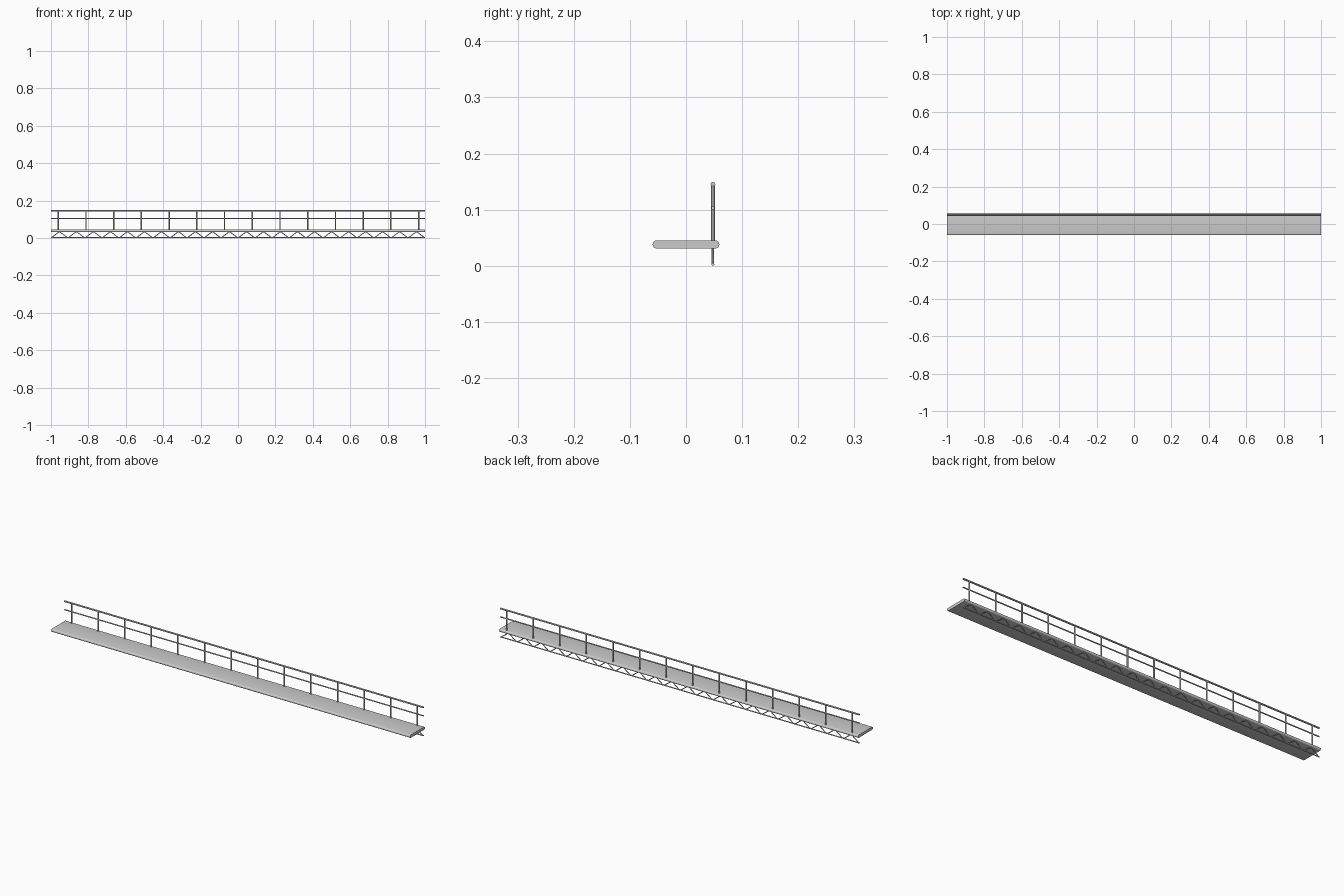
import bpy, math

if "Cube" in bpy.data.objects:
    bpy.data.objects.remove(bpy.data.objects["Cube"])

RAIL_Y = 0.048


def shade(obj):
    bpy.ops.object.select_all(action='DESELECT')
    obj.select_set(True)
    bpy.context.view_layer.objects.active = obj
    bpy.ops.object.shade_smooth_by_angle(angle=math.radians(40))


def tube(name, paths, radius):
    # round bars following one or more polylines, turned into a mesh
    cu = bpy.data.curves.new(name, 'CURVE')
    cu.dimensions = '3D'
    cu.bevel_depth = radius
    cu.bevel_resolution = 2
    cu.use_fill_caps = True
    for pts in paths:
        sp = cu.splines.new('POLY')
        sp.points.add(len(pts) - 1)
        for p, co in zip(sp.points, pts):
            p.co = (*co, 1)
    obj = bpy.data.objects.new(name, cu)
    bpy.context.collection.objects.link(obj)
    bpy.ops.object.select_all(action='DESELECT')
    obj.select_set(True)
    bpy.context.view_layer.objects.active = obj
    bpy.ops.object.convert(target='MESH')
    shade(bpy.context.object)


def along(z):
    return [[(-1, RAIL_Y, z), (1, RAIL_Y, z)]]


# Deck: long slab with rounded long edges
R, ZC, HALF, N = 0.0072, 0.038, 0.0595, 8
profile = []
for side in (1, -1):
    for i in range(N + 1):
        a = -math.pi / 2 + math.pi * i / N
        profile.append((side * (HALF - R + R * math.cos(a)), ZC + side * R * math.sin(a)))
n = len(profile)
verts = [(x, y, z) for x in (-1, 1) for y, z in profile]
faces = [(i, (i + 1) % n, n + (i + 1) % n, n + i) for i in range(n)]
faces = [f[::-1] for f in faces]
faces += [tuple(range(n))[::-1], tuple(range(n, 2 * n))]
mesh = bpy.data.meshes.new("deck")
mesh.from_pydata(verts, [], faces)
deck = bpy.data.objects.new("deck", mesh)
bpy.context.collection.objects.link(deck)
bpy.context.view_layer.objects.active = deck
deck.select_set(True)
bpy.ops.object.mode_set(mode='EDIT')
bpy.ops.mesh.select_all(action='SELECT')
bpy.ops.mesh.normals_make_consistent(inside=False)
bpy.ops.object.mode_set(mode='OBJECT')
shade(deck)

# Handrail, middle rail and posts
tube("top_rail", along(0.1455), 0.0042)
tube("middle_rail", along(0.103), 0.003)
xs = [-0.961 + 0.1482 * i for i in range(14)]
tube("posts", [[(x, RAIL_Y, 0.04), (x, RAIL_Y, 0.1455)] for x in xs], 0.0036)

# Truss below the deck: bottom chord and zigzag web with flattened bends
tube("bottom_chord", along(0.0027), 0.0027)
P = 2 / 22
web = []
for k in range(22):
    x = -1 + k * P
    web += [(x + P * f, RAIL_Y, z) for f, z in
            ((0.06, 0.004), (0.44, 0.030), (0.56, 0.030), (0.94, 0.004))]
tube("truss_web", [web], 0.0023)
